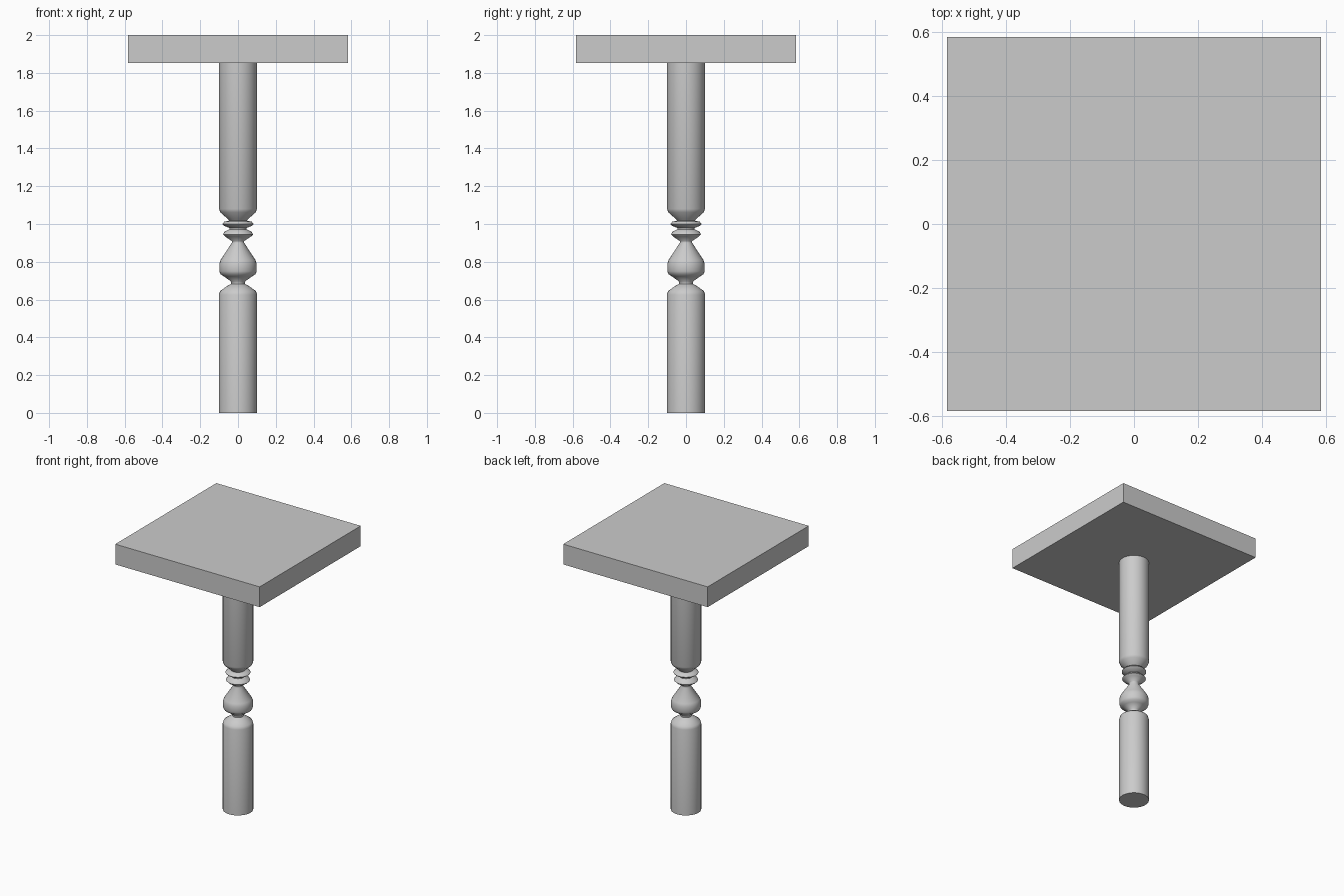
import bpy, bmesh, math

if "Cube" in bpy.data.objects:
    bpy.data.objects.remove(bpy.data.objects["Cube"])


def finish(name, bm, angle):
    bmesh.ops.recalc_face_normals(bm, faces=bm.faces)
    mesh = bpy.data.meshes.new(name)
    bm.to_mesh(mesh)
    bm.free()
    obj = bpy.data.objects.new(name, mesh)
    bpy.context.collection.objects.link(obj)
    bpy.ops.object.select_all(action='DESELECT')
    obj.select_set(True)
    bpy.context.view_layer.objects.active = obj
    bpy.ops.object.shade_smooth_by_angle(angle=math.radians(angle))
    return obj


# Turned post: (radius, height) profile spun round z
profile = [
    (0, 0), (0.101, 0), (0.101, 0.625), (0.095, 0.645), (0.06, 0.67),
    (0.036, 0.683), (0.036, 0.695), (0.075, 0.723), (0.093, 0.735),
    (0.099, 0.75), (0.099, 0.79), (0.092, 0.81), (0.033, 0.9),
    (0.033, 0.91), (0.068, 0.933), (0.08, 0.945), (0.072, 0.958),
    (0.046, 0.972), (0.046, 0.979), (0.075, 0.991), (0.083, 1.0),
    (0.073, 1.012), (0.046, 1.018), (0.052, 1.025), (0.094, 1.062),
    (0.101, 1.08), (0.101, 1.86), (0, 1.86),
]
bm = bmesh.new()
verts = [bm.verts.new((r, 0, z)) for r, z in profile]
edges = [bm.edges.new(pair) for pair in zip(verts, verts[1:])]
bmesh.ops.spin(bm, geom=verts + edges, cent=(0, 0, 0), axis=(0, 0, 1),
               angle=math.tau, steps=32, use_duplicate=False)
bmesh.ops.remove_doubles(bm, verts=bm.verts, dist=0.0005)
finish("turned_post", bm, 60)

# Square slab top
bm = bmesh.new()
bmesh.ops.create_cube(bm, size=1)
bmesh.ops.scale(bm, vec=(1.166, 1.166, 0.148), verts=bm.verts)
bmesh.ops.translate(bm, vec=(0, 0, 1.926), verts=bm.verts)
finish("table_top", bm, 30)
